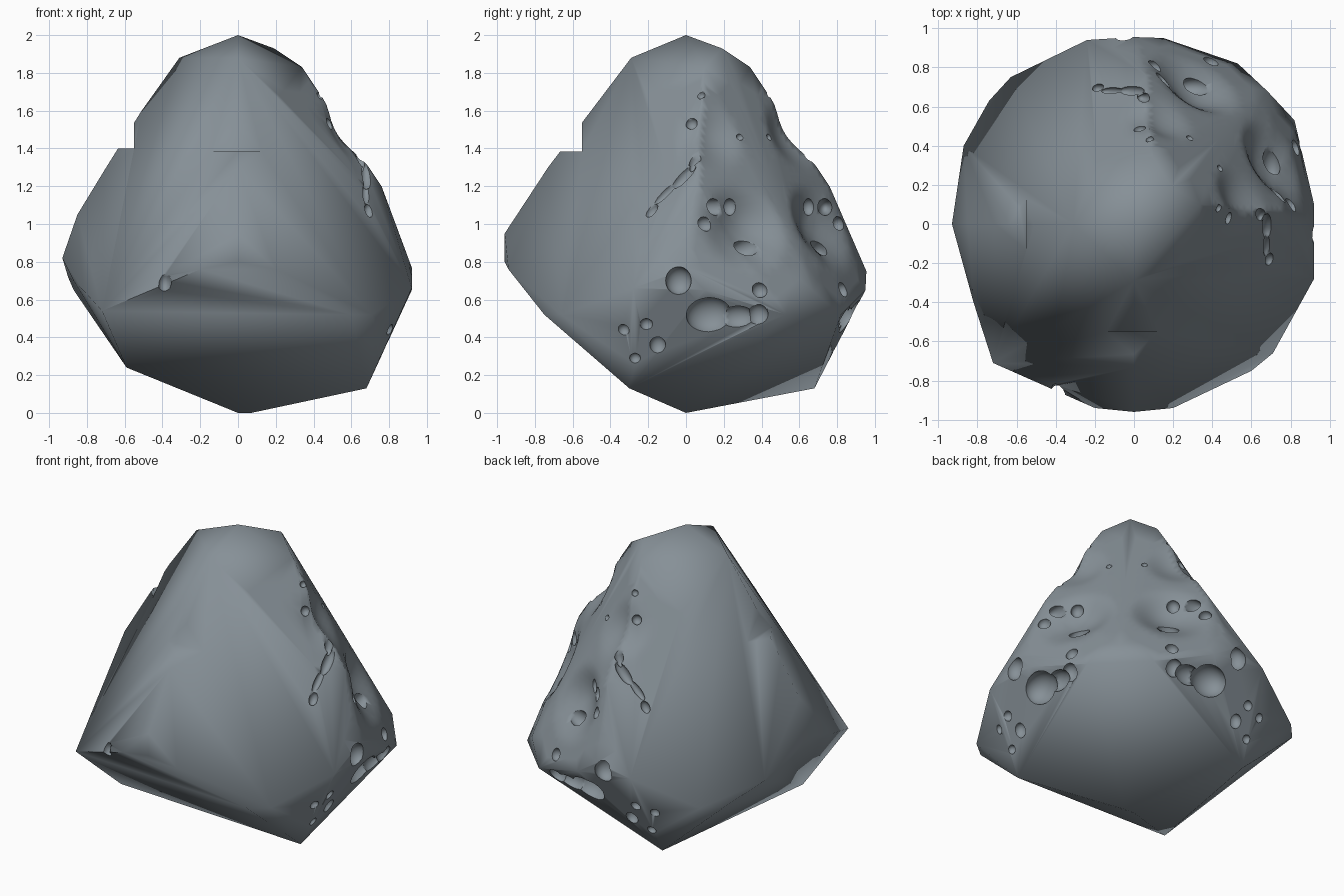
import bpy, bmesh, math
from mathutils import Vector, Matrix
from mathutils.bvhtree import BVHTree
from mathutils.geometry import intersect_point_line

if "Cube" in bpy.data.objects:
    bpy.data.objects.remove(bpy.data.objects["Cube"])

mat = bpy.data.materials.new("slate grey")
mat.diffuse_color = (0.24, 0.28, 0.31, 1)
mat.use_nodes = True
mat.node_tree.nodes["Principled BSDF"].inputs["Base Color"].default_value = mat.diffuse_color


def swap(p):
    return (p[1], p[0], p[2])


# Faceted body: corner points, the paired ones repeat across the x = y mirror plane
single = [(0, 0, 2), (0, 0, 0), (0.07, 0, 0), (-0.59, -0.41, 0.24), (-0.72, -0.71, 0.54),
          (0.19, 0.19, 1.93), (0.35, 0.35, 1.48), (0.46, 0.46, 1.2), (0.68, 0.68, 0.64),
          (-0.46, -0.81, 0.65), (-0.82, -0.4, 0.65),
          (0, -0.29, 1.88), (0, -0.55, 1.5), (0, -0.73, 1.3), (0, -0.96, 0.95), (0, -0.96, 0.8),
          (0.2, -0.94, 0.76), (-0.2, -0.94, 0.76),
          (-0.31, 0, 1.88), (-0.51, 0, 1.6), (-0.55, 0, 1.45), (-0.71, 0, 1.28), (-0.85, 0, 1.05),
          (-0.93, 0, 0.82), (-0.9, 0.15, 0.72), (-0.87, -0.2, 0.7), (-0.87, 0.4, 0.65),
          (-0.63, 0.75, 0.53), (-0.74, 0.63, 0.53), (-0.24, 0.94, 0.7), (0, 0.955, 0.75),
          (0.15, 0.95, 0.65), (0.42, -0.81, 0.62), (0.6, -0.75, 0.52), (0.71, -0.66, 0.52),
          (0.92, -0.28, 0.66), (0.92, 0, 0.77), (0.92, 0.1, 0.65)]
paired = [(0.82, 0.53, 0.52), (0.68, -0.3, 0.13), (0.76, 0.06, 1.2), (0.51, 0.03, 1.52),
          (0.34, 0.1, 1.83)]
bm = bmesh.new()
for p in single + paired + [swap(p) for p in paired]:
    bm.verts.new(p)
bmesh.ops.convex_hull(bm, input=bm.verts)
bmesh.ops.delete(bm, geom=[v for v in bm.verts if not v.link_faces], context='VERTS')
bmesh.ops.recalc_face_normals(bm, faces=bm.faces)

# Soft hollows in the cheeks and neck: refine the surface there, then press it in
hollows = [(0.72, 0.31, 0.98, 0.27, 0.09), (0.56, 0.12, 1.47, 0.22, 0.05)]
dents = []
for x, y, z, reach, depth in hollows:
    dents += [(Vector((x, y, z)), reach, depth), (Vector((y, x, z)), reach, depth)]


def near(e, c, reach):
    a, b = e.verts[0].co, e.verts[1].co
    t = intersect_point_line(c, a, b)[1]
    return (a.lerp(b, min(max(t, 0), 1)) - c).length < reach + 0.05


for i in range(5):
    long = [e for e in bm.edges if e.calc_length() > 0.06
            and any(near(e, c, r) for c, r, d in dents)]
    bmesh.ops.subdivide_edges(bm, edges=long, cuts=1, use_grid_fill=True)
    bmesh.ops.triangulate(bm, faces=[f for f in bm.faces if len(f.verts) > 3])
for c, reach, depth in dents:
    inward = Vector((-c.x, -c.y, -0.15)).normalized()
    for v in bm.verts:
        d = (v.co - c).length / reach
        if d < 1:
            v.co += inward * depth * (1 - d * d) ** 2
mesh = bpy.data.meshes.new("rock_body")
bm.to_mesh(mesh)
bm.free()
rock = bpy.data.objects.new("rock_body", mesh)
bpy.context.collection.objects.link(rock)


def carve(shapes):
    """Cut a list of (kind, matrix) solids out of the rock."""
    b = bmesh.new()
    for kind, m in shapes:
        if kind == 'cube':
            bmesh.ops.create_cube(b, size=2, matrix=m)
        else:
            bmesh.ops.create_icosphere(b, subdivisions=kind, radius=1, matrix=m)
    bmesh.ops.recalc_face_normals(b, faces=b.faces)
    me = bpy.data.meshes.new("cutter")
    b.to_mesh(me)
    b.free()
    cutter = bpy.data.objects.new("cutter", me)
    cutter.hide_render = True
    bpy.context.collection.objects.link(cutter)
    mod = rock.modifiers.new("cut", 'BOOLEAN')
    mod.operation = 'DIFFERENCE'
    mod.solver = 'EXACT'
    mod.use_self = True
    mod.object = cutter
    bpy.context.view_layer.update()
    dg = bpy.context.evaluated_depsgraph_get()
    new = bpy.data.meshes.new_from_object(rock.evaluated_get(dg))
    rock.modifiers.clear()
    rock.data = new
    bpy.data.objects.remove(cutter)


def solid(kind, loc, size, rot=None):
    m = Matrix.Translation(loc)
    if rot is not None:
        m = m @ rot
    return (kind, m @ Matrix.Diagonal((*size, 1)))


# Step notches on two ridges and a corner nick
carve([solid('cube', (0, -0.75, 1.5), (0.25, 0.2, 0.115)),
       solid('cube', (-0.75, 0, 1.51), (0.2, 0.25, 0.11)),
       solid(2, (-0.39, -0.88, 0.69), (0.04, 0.08, 0.07))])

# Pits seen from the right: y, z, half width, half height, tilt
pits = [(0.08, 1.68, 0.022, 0.022, 0), (0.03, 1.53, 0.033, 0.033, 0),
        (0.05, 1.34, 0.03, 0.075, -15), (-0.01, 1.25, 0.035, 0.09, -42),
        (-0.11, 1.16, 0.025, 0.08, -45), (-0.18, 1.07, 0.03, 0.045, -30),
        (0.285, 1.46, 0.02, 0.02, 0), (0.15, 1.09, 0.09, 0.045, 0),
        (0.23, 1.09, 0.042, 0.045, 0), (0.1, 1.0, 0.045, 0.04, 0),
        (0.31, 0.87, 0.09, 0.055, 25), (-0.04, 0.7, 0.068, 0.075, 0),
        (0.39, 0.65, 0.042, 0.042, 0), (0.12, 0.52, 0.12, 0.105, 0),
        (0.27, 0.51, 0.09, 0.065, 0), (0.38, 0.52, 0.055, 0.06, 0),
        (-0.33, 0.44, 0.032, 0.032, 0), (-0.21, 0.47, 0.034, 0.034, 0),
        (-0.15, 0.36, 0.042, 0.05, 0), (-0.27, 0.29, 0.03, 0.03, 0)]
b = bmesh.new()
b.from_mesh(rock.data)
bmesh.ops.triangulate(b, faces=b.faces)
tree = BVHTree.FromBMesh(b)
b.free()
mirror = Matrix(((0, 1, 0, 0), (1, 0, 0, 0), (0, 0, 1, 0), (0, 0, 0, 1)))
shapes = []
for y, z, w, h, tilt in pits:
    hit = tree.ray_cast(Vector((3, y, z)), Vector((-1, 0, 0)))[0]
    if hit is None:
        continue
    s = solid(3 if w > 0.04 else 2, hit, (min(w, h) * 0.9, w, h),
              Matrix.Rotation(math.radians(tilt), 4, 'X'))
    shapes += [s, (s[0], mirror @ s[1])]
carve(shapes)

# Finish: one colour, smooth across all but the sharpest creases
rock.data.materials.clear()
rock.data.materials.append(mat)
for f in rock.data.polygons:
    f.material_index = 0
bpy.context.view_layer.objects.active = rock
rock.select_set(True)
bpy.ops.object.shade_smooth_by_angle(angle=math.radians(72))
